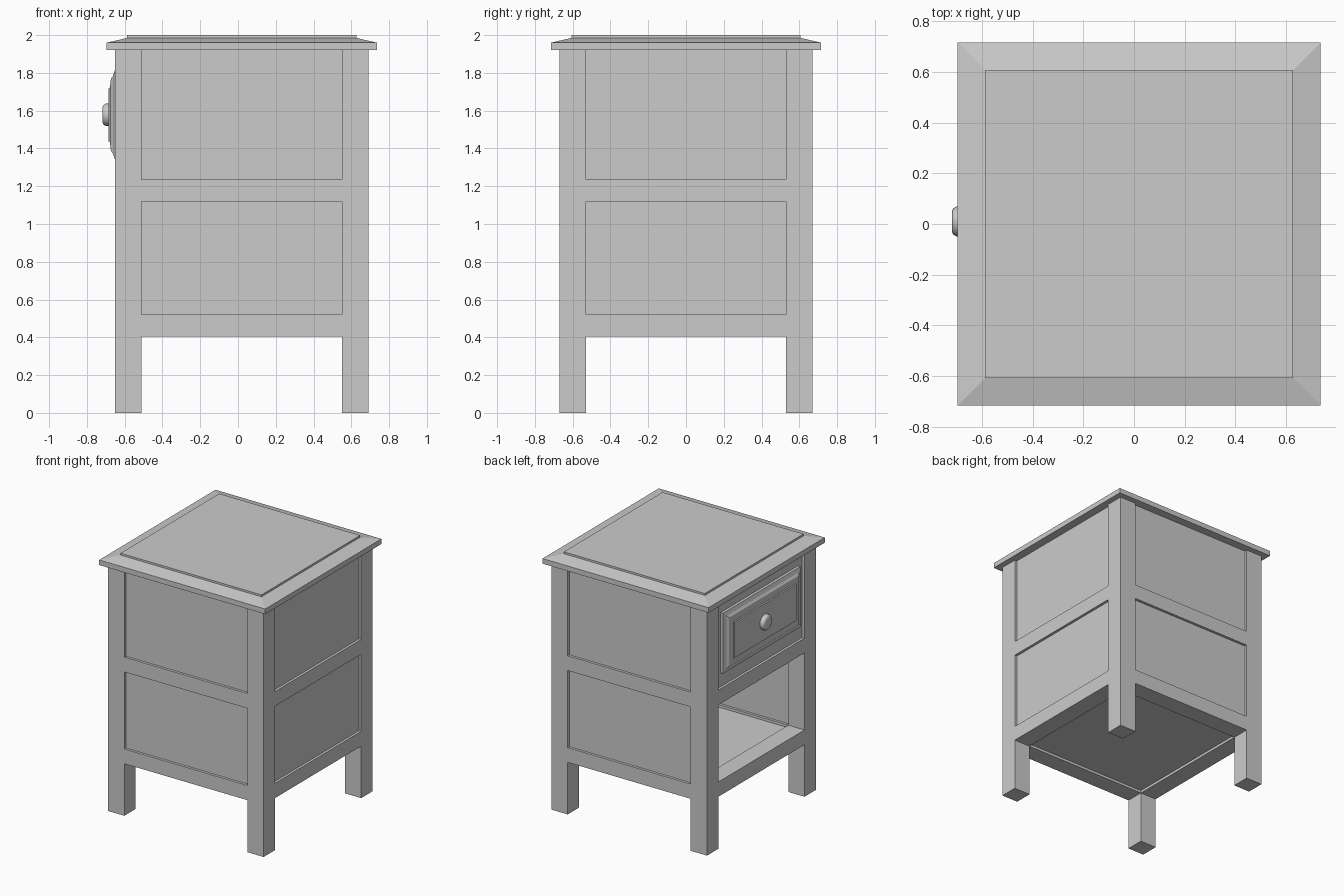
import bpy, bmesh, math
from mathutils import Matrix, Vector

cube = bpy.data.objects.get("Cube")
if cube:
    bpy.data.objects.remove(cube, do_unlink=True)

CX = 0.02            # centre of the cabinet body
HALF = 0.67          # half width over the legs
LEG = 0.14           # leg and rail thickness
INNER = HALF - LEG   # half distance between legs
RECESS = 0.02        # panel setback
LID_Z = 1.92

paint = bpy.data.materials.new("light_grey")
paint.use_nodes = True
grey = (0.6, 0.6, 0.6, 1)
paint.diffuse_color = grey
paint.node_tree.nodes["Principled BSDF"].inputs["Base Color"].default_value = grey


def finish(name, bm, matrix=Matrix()):
    bmesh.ops.transform(bm, matrix=matrix, verts=bm.verts)
    bmesh.ops.recalc_face_normals(bm, faces=bm.faces)
    mesh = bpy.data.meshes.new(name)
    bm.to_mesh(mesh)
    bm.free()
    mesh.materials.append(paint)
    obj = bpy.data.objects.new(name, mesh)
    bpy.context.collection.objects.link(obj)
    return obj


def box(name, center, size, turn=0):
    """Box placed about the body axis, then turned around it."""
    bm = bmesh.new()
    bmesh.ops.create_cube(bm, size=1)
    place = Matrix.Translation(center) @ Matrix.Diagonal((*size, 1))
    spin = Matrix.Translation((CX, 0, 0)) @ Matrix.Rotation(turn, 4, "Z")
    return finish(name, bm, spin @ place)


def tiers(name, rings, matrix):
    """Solid of stacked rectangles: half width, half depth, height."""
    bm = bmesh.new()
    loops = [[bm.verts.new((sx * w, sy * d, z))
              for sx, sy in ((-1, -1), (1, -1), (1, 1), (-1, 1))]
             for w, d, z in rings]
    for a, b in zip(loops, loops[1:]):
        for i in range(4):
            j = (i + 1) % 4
            bm.faces.new((a[i], a[j], b[j], b[i]))
    bm.faces.new(loops[0][::-1])
    bm.faces.new(loops[-1])
    return finish(name, bm, matrix)


# Legs
mid = HALF - LEG / 2
for sx, side in ((-1, "right"), (1, "left")):
    for sy, end in ((-1, "front"), (1, "back")):
        box(f"{end}_{side}_leg", (sx * mid, sy * mid, LID_Z / 2), (LEG, LEG, LID_Z))

# Rails and recessed panels on each side; the drawer side is open below
levels = {"lower": (0.405, 0.52), "middle": (1.12, 1.235)}
fields = {"lower": (0.52, 1.12), "upper": (1.235, LID_Z)}
for k, side in enumerate(("front", "left", "back", "drawer_side")):
    turn = k * math.pi / 2
    for level, (z0, z1) in levels.items():
        box(f"{side}_{level}_rail", (0, -mid, (z0 + z1) / 2),
            (2 * INNER, LEG, z1 - z0), turn)
    for level, (z0, z1) in fields.items():
        if side == "drawer_side" and level == "lower":
            continue
        box(f"{side}_{level}_panel", (0, -mid, (z0 + z1) / 2),
            (2 * INNER, LEG - 2 * RECESS, z1 - z0), turn)

# Shelves set inside the rails
for level, (z0, z1) in levels.items():
    box(f"{level}_shelf", (0, 0, (z0 + z1) / 2),
        (2 * INNER, 2 * INNER, z1 - z0 - 2 * RECESS))

# Lid with a sloping edge and a raised field
tiers("lid", [(0.715, 0.715, LID_Z), (0.715, 0.715, 1.96),
              (0.607, 0.607, 1.985), (0.607, 0.607, 2.0)],
      Matrix.Translation((CX, 0, 0)))

# Drawer front with a stepped, raised centre
W, H = 0.475, 0.235
front_x = CX - HALF + RECESS
steps = [(0, 0), (0, 0.022), (0.03, 0.032), (0.045, 0.043), (0.09, 0.048), (0.095, 0.055)]
facing = Matrix.Translation((front_x, 0, 1.578)) @ Matrix(
    ((0, 0, -1, 0), (1, 0, 0, 0), (0, 1, 0, 0), (0, 0, 0, 1)))
tiers("drawer_front", [(W - i, H - i, d) for i, d in steps], facing)

# Round knob, turned from a profile
profile = [(0, 0), (0.035, 0), (0.035, 0.008), (0.052, 0.01), (0.059, 0.018),
           (0.059, 0.038), (0.052, 0.05), (0.04, 0.056), (0.02, 0.056), (0, 0.056)]
bm = bmesh.new()
verts = [bm.verts.new((r, 0, h)) for r, h in profile]
edges = [bm.edges.new(pair) for pair in zip(verts, verts[1:])]
bmesh.ops.spin(bm, geom=verts + edges, cent=Vector(), axis=(0, 0, 1),
               angle=2 * math.pi, steps=32)
bmesh.ops.remove_doubles(bm, verts=bm.verts, dist=0.0001)
knob = finish("knob", bm, Matrix.Translation((-0.032 + 0.0, 0.01, 0)) @ facing)
bpy.ops.object.select_all(action="DESELECT")
knob.select_set(True)
bpy.context.view_layer.objects.active = knob
bpy.ops.object.shade_smooth_by_angle(angle=math.radians(40))
